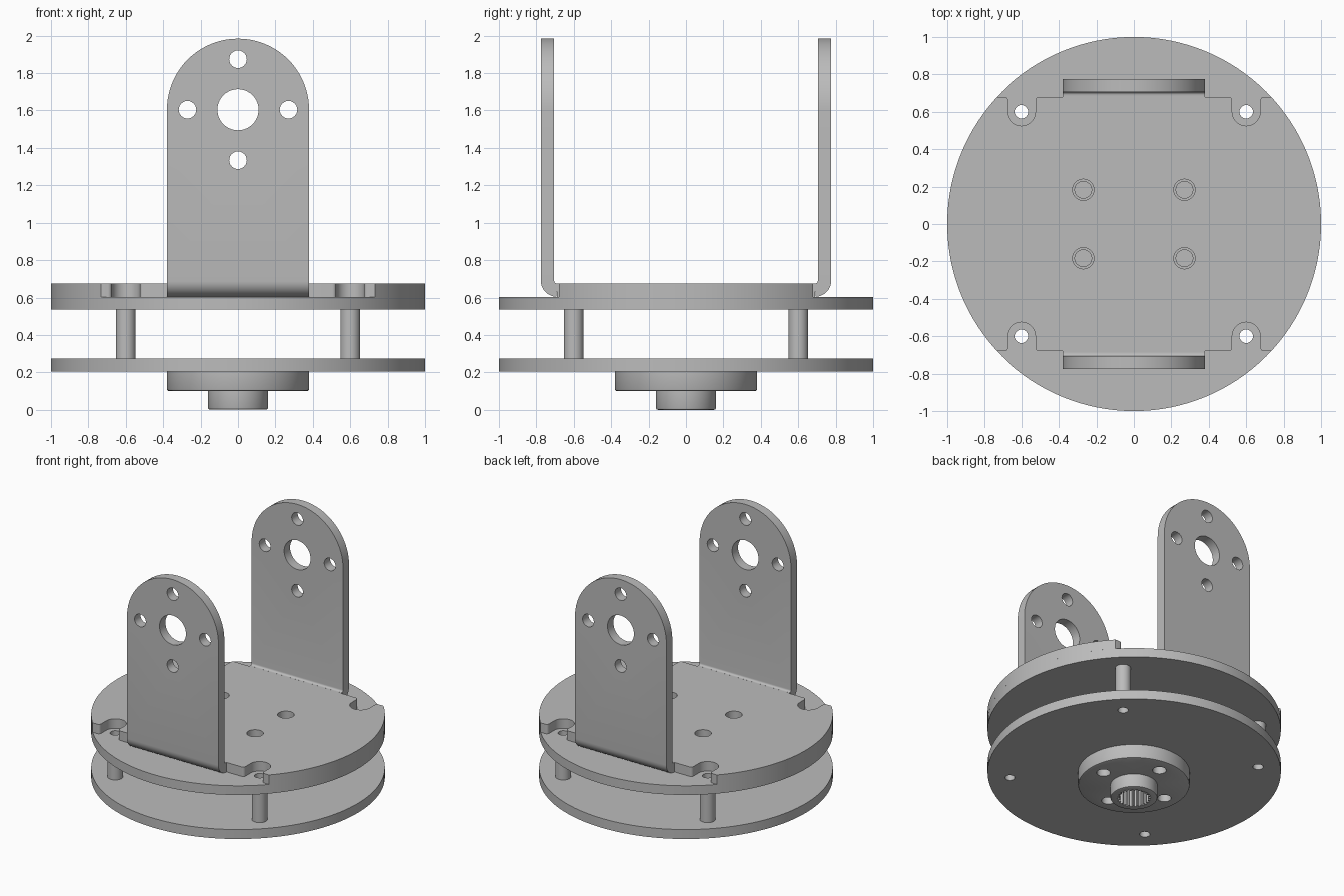
import bpy, bmesh
from math import pi, sin, cos, radians, asin, degrees
from mathutils import Matrix

if "Cube" in bpy.data.objects:
    bpy.data.objects.remove(bpy.data.objects["Cube"])

grey = bpy.data.materials.new("plain grey metal")
grey.use_nodes = True
colour = (0.5, 0.5, 0.5, 1)
grey.diffuse_color = colour
grey.node_tree.nodes["Principled BSDF"].inputs["Base Color"].default_value = colour


def arc(cx, cy, r, start, end, steps):
    angles = [radians(start + (end - start) * i / steps) for i in range(steps + 1)]
    return [(cx + r * cos(a), cy + r * sin(a)) for a in angles]


def circle(r, cx=0, cy=0, n=32):
    return arc(cx, cy, r, 0, 360, n)[:-1]


def fill(loops):
    """Flat sheet from an outer loop and hole loops."""
    bm = bmesh.new()
    for loop in loops:
        verts = [bm.verts.new((x, y, 0)) for x, y in loop]
        for a, b in zip(verts, verts[1:] + verts[:1]):
            bm.edges.new((a, b))
    bmesh.ops.triangle_fill(bm, use_beauty=True, edges=bm.edges[:], normal=(0, 0, 1))
    return bm


def finish(name, bm):
    bmesh.ops.recalc_face_normals(bm, faces=bm.faces[:])
    mesh = bpy.data.meshes.new(name)
    bm.to_mesh(mesh)
    bm.free()
    mesh.materials.append(grey)
    ob = bpy.data.objects.new(name, mesh)
    bpy.context.collection.objects.link(ob)
    bpy.ops.object.select_all(action="DESELECT")
    ob.select_set(True)
    bpy.context.view_layer.objects.active = ob
    bpy.ops.object.shade_smooth_by_angle(angle=radians(30))
    return ob


def slab(name, loops, z0, z1, rim=None):
    """Sheet thickened from z0 to z1; rim is the radius whose lower edge is rounded."""
    bm = fill(loops)
    top = bmesh.ops.extrude_face_region(bm, geom=bm.faces[:])["geom"]
    moved = [v for v in top if isinstance(v, bmesh.types.BMVert)]
    bmesh.ops.translate(bm, verts=moved, vec=(0, 0, z1 - z0))
    if rim:
        edges = [e for e in bm.edges if all(
            v.co.z < 1e-5 and abs(v.co.xy.length - rim) < 1e-4 for v in e.verts)]
        bmesh.ops.bevel(bm, geom=edges, offset=0.01, segments=2, profile=0.5, affect="EDGES")
    bmesh.ops.translate(bm, verts=bm.verts[:], vec=(0, 0, z0))
    return finish(name, bm)


corners = [(sx, sy) for sx in (1, -1) for sy in (1, -1)]
post_holes = [circle(0.036, 0.6 * sx, 0.6 * sy, 24) for sx, sy in corners]


def screw_holes(r):
    return [circle(r, 0.27 * sx, 0.183 * sy, 24) for sx, sy in corners]


def cross_holes(cy=0):
    return [circle(0.047, 0.27 * cos(a), cy + 0.27 * sin(a), 24)
            for a in (0, pi / 2, pi, 3 * pi / 2)]


# Hub with a splined bore
spline = [(r * cos(a), r * sin(a)) for i in range(24)
          for r, a in ((0.115, (i - 0.2) * pi / 12), (0.115, (i + 0.2) * pi / 12),
                       (0.1, (i + 0.4) * pi / 12), (0.1, (i + 0.6) * pi / 12))]
slab("hub_boss", [circle(0.16, n=48), spline], 0, 0.1, rim=0.16)
slab("hub_flange", [circle(0.38, n=72), spline] + cross_holes(), 0.1, 0.204, rim=0.38)

# Round decks and hollow posts between them
slab("lower_deck", [circle(1, n=128)] + post_holes, 0.204, 0.275)
slab("upper_deck", [circle(1, n=128)] + post_holes + screw_holes(0.045), 0.535, 0.604)
for (sx, sy), hole in zip(corners, post_holes):
    side = ("left" if sx > 0 else "right") + ("_back" if sy > 0 else "_front")
    slab(side + "_post", [circle(0.053, 0.6 * sx, 0.6 * sy), hole], 0.275, 0.535)

# Bracket base: a disc with trimmed ends and rounded notches, one quarter mirrored
edge_y = 0.68
quarter = [(0.38, 0.69), (0.38, edge_y)]
quarter += arc(0.505, edge_y - 0.02, 0.02, 90, 0, 5)
quarter += arc(0.6, 0.6, 0.075, 180, 360, 20)
quarter += arc(0.695, edge_y - 0.02, 0.02, 180, 90, 5)
quarter += arc(0, 0, 1, degrees(asin(edge_y)), 0, 24)
right_half = quarter + [(x, -y) for x, y in quarter[-2::-1]]
outline = right_half + [(-x, y) for x, y in right_half[::-1]]
slab("bracket_base", [outline] + screw_holes(0.057), 0.604, 0.675)

# Bracket legs: arched sheets with a curved bend into the base
hole_z, bend_z = 1.604, 0.69
for name, turn in (("back_leg", 0), ("front_leg", pi)):
    arch = [(0.38, bend_z)] + arc(0, hole_z, 0.38, 0, 180, 40) + [(-0.38, bend_z)]
    bm = fill([arch, circle(0.11, 0, hole_z, 40)] + cross_holes(hole_z))
    bm.transform(Matrix.Translation((0, 0.74, 0)) @ Matrix.Rotation(pi / 2, 4, "X"))
    low = [e for e in bm.edges if all(abs(v.co.z - bend_z) < 1e-4 for v in e.verts)]
    bmesh.ops.spin(bm, geom=low + list({v for e in low for v in e.verts}),
                   cent=(0, 0.69, bend_z), axis=(1, 0, 0), angle=-pi / 2, steps=8)
    bm.transform(Matrix.Rotation(turn, 4, "Z"))
    leg = finish(name, bm)
    sheet = leg.modifiers.new("thickness", "SOLIDIFY")
    sheet.thickness, sheet.offset, sheet.use_even_offset = 0.071, 0, True
    # Keep the sheet's new rims crisp
    crisp = leg.modifiers.new("crisp rims", "EDGE_SPLIT")
    crisp.split_angle = radians(30)
